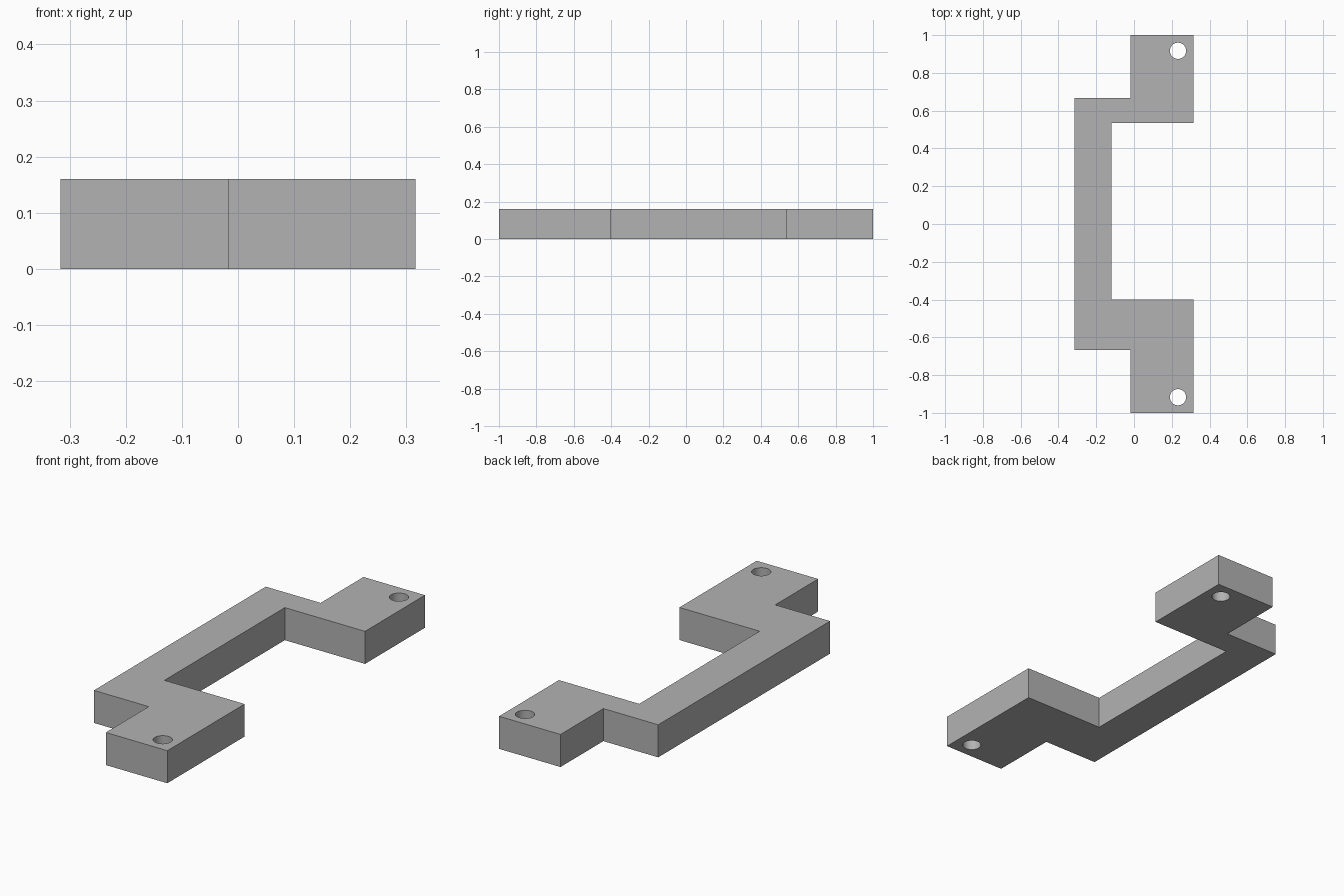
import bpy
import bmesh
import math

cube = bpy.data.objects.get("Cube")
if cube:
    bpy.data.objects.remove(cube, do_unlink=True)

THICKNESS = 0.16
HOLE_X, HOLE_Y, HOLE_RADIUS = 0.233, 0.917, 0.043

# Single neutral grey
grey = bpy.data.materials.new("plain grey")
grey.use_nodes = True
colour = (0.45, 0.45, 0.45, 1)
grey.diffuse_color = colour
grey.node_tree.nodes["Principled BSDF"].inputs["Base Color"].default_value = colour


def extruded(name, outline, bottom, height):
    """Extrude a closed counter-clockwise outline upwards into a solid."""
    bm = bmesh.new()
    face = bm.faces.new([bm.verts.new((x, y, bottom)) for x, y in outline])
    result = bmesh.ops.extrude_face_region(bm, geom=[face], use_keep_orig=True)
    top = [v for v in result["geom"] if isinstance(v, bmesh.types.BMVert)]
    bmesh.ops.translate(bm, verts=top, vec=(0, 0, height))
    bmesh.ops.recalc_face_normals(bm, faces=bm.faces)
    mesh = bpy.data.meshes.new(name)
    bm.to_mesh(mesh)
    bm.free()
    mesh.materials.append(grey)
    obj = bpy.data.objects.new(name, mesh)
    bpy.context.collection.objects.link(obj)
    return obj


# Offset bracket: a long bar with a stepped mounting foot at each end
left, bar, step, right = -0.316, -0.12, -0.018, 0.316
outline = [
    (step, -1), (right, -1), (right, -0.4), (bar, -0.4),
    (bar, 0.535), (right, 0.535), (right, 1), (step, 1),
    (step, 0.667), (left, 0.667), (left, -0.667), (step, -0.667),
]
bracket = extruded("bracket", outline, 0, THICKNESS)

# Screw hole through each foot
segments = 32
for side, label in ((-1, "front"), (1, "back")):
    circle = []
    for i in range(segments):
        a = math.tau * i / segments
        circle.append((HOLE_X + HOLE_RADIUS * math.cos(a),
                       side * HOLE_Y + HOLE_RADIUS * math.sin(a)))
    cutter = extruded(label + "_hole_cutter", circle, -0.1, THICKNESS + 0.2)
    cutter.hide_render = True
    cutter.hide_set(True)
    hole = bracket.modifiers.new(label + " screw hole", "BOOLEAN")
    hole.operation = "DIFFERENCE"
    hole.solver = "EXACT"
    hole.object = cutter

# Apply the cuts, drop the cutters, and smooth only the hole walls
bpy.ops.object.select_all(action="DESELECT")
bracket.select_set(True)
bpy.context.view_layer.objects.active = bracket
for modifier in list(bracket.modifiers):
    cutter = modifier.object
    bpy.ops.object.modifier_apply(modifier=modifier.name)
    bpy.data.objects.remove(cutter, do_unlink=True)
bpy.ops.object.shade_smooth_by_angle(angle=math.radians(30))
